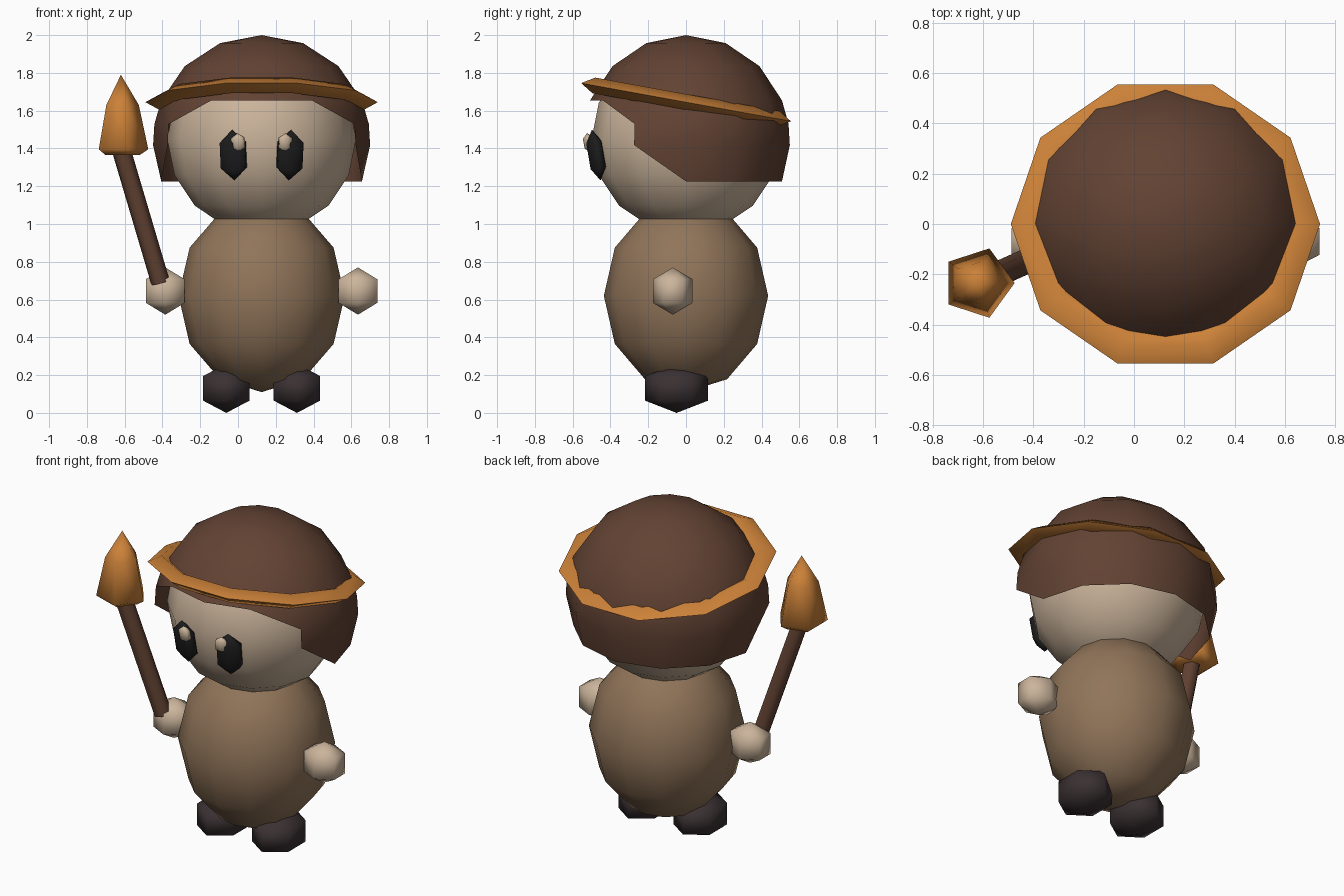
import bpy, bmesh, math
from math import sin, cos, pi, radians
from mathutils import Vector

if "Cube" in bpy.data.objects:
    bpy.data.objects.remove(bpy.data.objects["Cube"])

CX = 0.125  # the figure's own mid line


def material(name, rgb):
    m = bpy.data.materials.new(name)
    m.use_nodes = True
    m.diffuse_color = (*rgb, 1)
    m.node_tree.nodes["Principled BSDF"].inputs["Base Color"].default_value = (*rgb, 1)
    return m


skin = material("pale skin", (0.60, 0.46, 0.33))
brown = material("dark brown", (0.122, 0.055, 0.033))
cloth = material("tan cloth", (0.28, 0.175, 0.10))
orange = material("orange", (0.60, 0.22, 0.04))
shoe = material("dark shoe", (0.042, 0.030, 0.032))
black = material("eye black", (0.012, 0.012, 0.012))


def arc(rings):
    """Half-circle profile of a unit ball, top to bottom."""
    return [(sin(pi * i / rings), cos(pi * i / rings)) for i in range(rings + 1)]


def spin(name, profile, sides, mat, loc, scale=(1, 1, 1), rot=(0, 0, 0),
         start=0.0, hem=None, sharp=180):
    """Turn a (radius, height) profile; hem gives the last ring kept per column."""
    bm = bmesh.new()
    grid = []
    for j in range(sides):
        a = start + 2 * pi * j / sides
        grid.append([bm.verts.new((r * cos(a), r * sin(a), z)) for r, z in profile])
    last = hem or [len(profile) - 1] * sides
    for j in range(sides):
        k = (j + 1) % sides
        for i in range(len(profile) - 1):
            corners = [(j, i), (j, i + 1), (k, i + 1), (k, i)]
            kept = [grid[c][n] for c, n in corners if n <= last[c]]
            if len(kept) > 2:
                bm.faces.new(kept)
    bmesh.ops.remove_doubles(bm, verts=bm.verts, dist=1e-5)
    bmesh.ops.delete(bm, geom=[v for v in bm.verts if not v.link_faces], context='VERTS')
    bm.normal_update()
    for f in bm.faces:
        f.smooth = True
    for e in bm.edges:
        if len(e.link_faces) == 2 and e.calc_face_angle() > radians(sharp):
            e.smooth = False
    mesh = bpy.data.meshes.new(name)
    bm.to_mesh(mesh)
    bm.free()
    mesh.materials.append(mat)
    ob = bpy.data.objects.new(name, mesh)
    ob.location, ob.scale, ob.rotation_euler = loc, scale, rot
    bpy.context.collection.objects.link(ob)
    return ob


# Body and head
spin("body", arc(6), 12, cloth, (CX, 0, 0.62), (0.44, 0.435, 0.51))
spin("head", arc(8), 12, skin, (CX, 0, 1.45), (0.50, 0.50, 0.50))

# Hair cap: open at the face, stepped down to a level hem at the back
heights = [1, 0.924, 0.707, 0.383, 0.16, -0.04, -0.383]
hem = [6] * 12
for col in (7, 11):
    hem[col] = 5
for col in (8, 9, 10):
    hem[col] = 3
spin("hair", [(math.sqrt(1 - h * h), h) for h in heights], 12, brown,
     (CX, 0, 1.44), (0.575, 0.55, 0.56), hem=hem)

# Headband: tilted ring with a diamond section
diamond = [(0.615, 0), (0.54, -0.042), (0.465, 0), (0.54, 0.042), (0.615, 0)]
spin("headband", diamond[::-1], 10, orange, (CX, 0, 1.645), (1, 0.965, 1),
     (radians(-10.3), 0, 0), sharp=100)

# Paired parts
for side, s in (("left", 1), ("right", -1)):
    spin(side + "_hand", arc(3), 6, skin, (CX + s * 0.51, -0.07, 0.645),
         (0.137, 0.122, 0.125), start=pi / 2)
    spin(side + "_foot", arc(3), 6, shoe, (CX + s * 0.187, -0.05, 0.13),
         (0.164, 0.193, 0.13), start=pi / 2)
    spin(side + "_eye", arc(3), 6, black, (CX + s * 0.15, -0.475, 1.365),
         (0.088, 0.05, 0.137), (radians(10), 0, radians(s * 15)), start=pi / 2)
    spin(side + "_eye_glint", arc(3), 6, skin, (CX + s * 0.125, -0.515, 1.43),
         (0.045, 0.032, 0.052), (radians(10), 0, radians(s * 15)), start=pi / 2)

# Spear: slanted shaft held in the right hand, upright five-sided point
low, high = Vector((-0.41, -0.14, 0.69)), Vector((-0.62, -0.235, 1.40))
axis = high - low
rod = [(0, axis.length), (0.05, axis.length), (0.05, 0), (0, 0)]
spin("spear_shaft", rod, 6, brown, low,
     rot=axis.to_track_quat('Z', 'Y').to_euler(), sharp=75)
point = [(0, 0.395), (0.095, 0.235), (0.145, 0), (0.10, -0.03), (0, -0.03)]
spin("spear_point", point, 5, orange, (-0.62, -0.235, 1.395), sharp=73)
